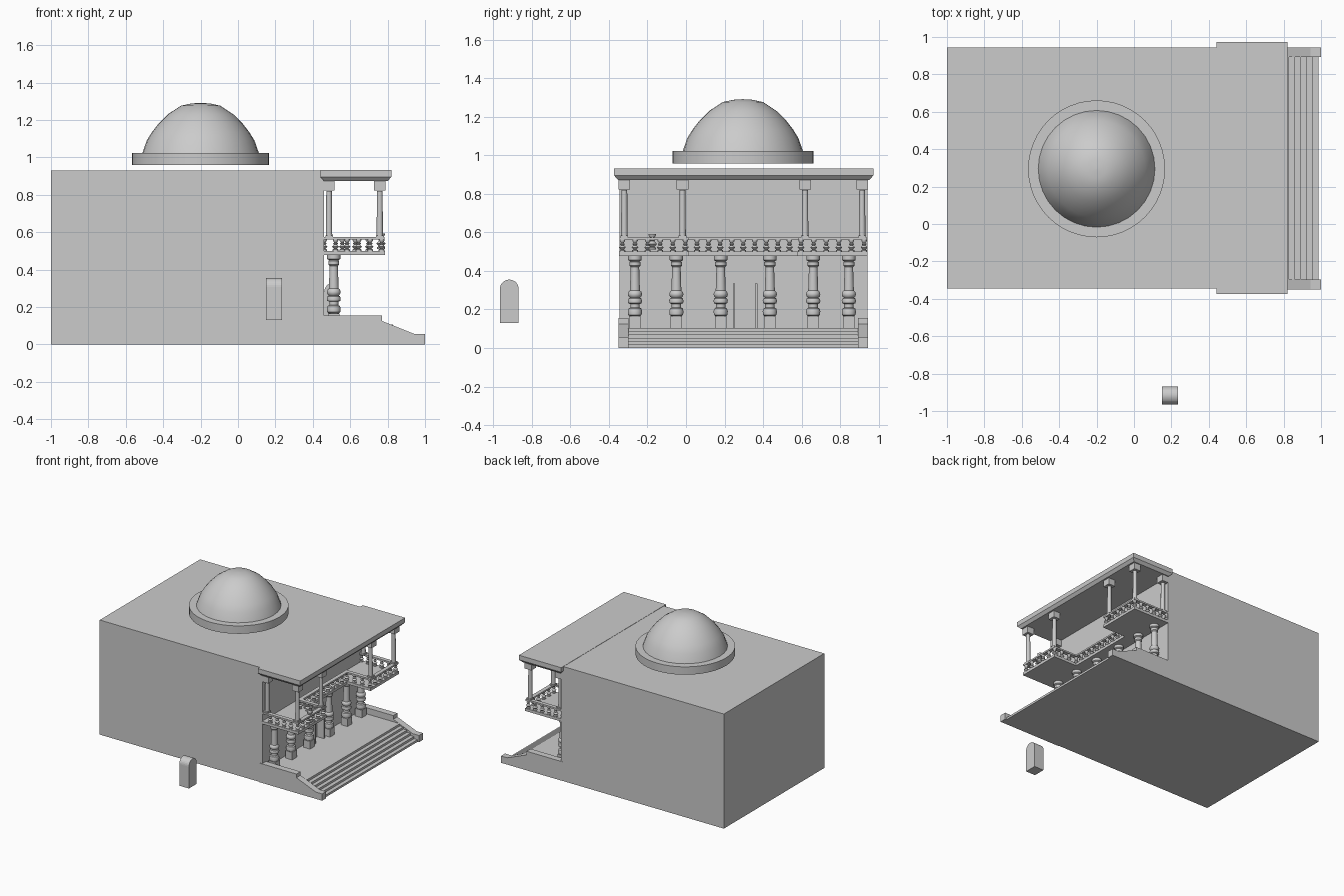
import bpy, bmesh, math

if "Cube" in bpy.data.objects:
    bpy.data.objects.remove(bpy.data.objects["Cube"])

YC = 0.297  # symmetry plane of the porch


def finish(name, bm, smooth=False):
    bmesh.ops.recalc_face_normals(bm, faces=bm.faces)
    me = bpy.data.meshes.new(name)
    bm.to_mesh(me)
    bm.free()
    ob = bpy.data.objects.new(name, me)
    bpy.context.collection.objects.link(ob)
    if smooth:
        bpy.ops.object.select_all(action='DESELECT')
        bpy.context.view_layer.objects.active = ob
        ob.select_set(True)
        bpy.ops.object.shade_smooth_by_angle(angle=math.radians(40))
    return ob


def add_box(bm, x0, x1, y0, y1, z0, z1, inset=0.0):
    """Box whose lower face may be inset, giving a chamfered soffit."""
    i = inset
    lo = [bm.verts.new(p) for p in ((x0 + i, y0 + i, z0), (x1 - i, y0 + i, z0),
                                    (x1 - i, y1 - i, z0), (x0 + i, y1 - i, z0))]
    hi = [bm.verts.new(p) for p in ((x0, y0, z1), (x1, y0, z1), (x1, y1, z1), (x0, y1, z1))]
    bm.faces.new(lo)
    bm.faces.new(hi)
    for k in range(4):
        n = (k + 1) % 4
        bm.faces.new((lo[k], lo[n], hi[n], hi[k]))


def add_prism(bm, pts, axis, a, b):
    """Extrude a profile: (x,z) along y, or (y,z) along x."""
    def place(p, t):
        return (p[0], t, p[1]) if axis == 'y' else (t, p[0], p[1])
    r0 = [bm.verts.new(place(p, a)) for p in pts]
    r1 = [bm.verts.new(place(p, b)) for p in pts]
    bm.faces.new(r0)
    bm.faces.new(r1)
    for k in range(len(pts)):
        n = (k + 1) % len(pts)
        bm.faces.new((r0[k], r0[n], r1[n], r1[k]))


def add_lathe(bm, prof, cx, cy, seg, dz=0.0):
    """Turn an (r, z) profile around a vertical axis, capping both ends."""
    rings = []
    for r, z in prof:
        rings.append([bm.verts.new((cx + r * math.cos(2 * math.pi * k / seg),
                                    cy + r * math.sin(2 * math.pi * k / seg), z + dz))
                      for k in range(seg)])
    for a, b in zip(rings, rings[1:]):
        for k in range(seg):
            n = (k + 1) % seg
            bm.faces.new((a[k], a[n], b[n], b[k]))
    bm.faces.new(rings[0])
    bm.faces.new(rings[-1])


# main building block
bm = bmesh.new()
add_box(bm, -1, 0.46, -0.345, 0.943, 0, 0.93)
finish("main_building", bm)

# porch roof with chamfered soffit
bm = bmesh.new()
add_box(bm, 0.44, 0.82, -0.373, 0.972, 0.895, 0.932)
add_box(bm, 0.44, 0.82, -0.373, 0.972, 0.873, 0.895, 0.02)
finish("porch_roof", bm)

# dome and its floating ring
bm = bmesh.new()
add_lathe(bm, [(0.366, 0.958), (0.366, 1.022)], -0.2, 0.295, 48)
finish("dome_ring", bm, True)
bm = bmesh.new()
add_lathe(bm, [(0.312, 1.022), (0.288, 1.09), (0.26, 1.135), (0.225, 1.18), (0.175, 1.23),
               (0.105, 1.276), (0.05, 1.288), (0.003, 1.291)], -0.2, 0.295, 32)
finish("dome", bm, True)

# platform and steps
bm = bmesh.new()
steps = [(0.44, 0), (0.987, 0)]
for k in range(6):
    x = 0.987 - k * 0.0315
    steps += [(x, 0.0175 * (k + 1)), (x - 0.0315, 0.0175 * (k + 1))]
steps[-1] = (0.44, 0.105)
add_prism(bm, steps, 'y', -0.3, 0.895)
finish("porch_steps", bm)

# side walls of the stairs
bm = bmesh.new()
cheek = [(0.44, 0), (1, 0), (1, 0.055), (0.945, 0.055), (0.77, 0.125), (0.77, 0.155), (0.44, 0.155)]
add_prism(bm, cheek, 'y', -0.35, -0.298)
add_prism(bm, cheek, 'y', 0.892, 0.944)
finish("stair_side_walls", bm)

# lower porch columns
col = [(0.026, 0.165), (0.035, 0.172), (0.037, 0.19), (0.033, 0.205), (0.024, 0.21), (0.024, 0.228),
       (0.035, 0.233), (0.037, 0.245), (0.033, 0.257), (0.026, 0.261), (0.034, 0.268),
       (0.037, 0.28), (0.033, 0.292), (0.026, 0.298), (0.022, 0.42), (0.029, 0.427),
       (0.029, 0.446), (0.024, 0.45), (0.035, 0.456), (0.035, 0.478)]
bm, pm = bmesh.new(), bmesh.new()
for y in (-0.265, -0.05, 0.18, 0.435, 0.66, 0.845):
    add_lathe(bm, col, 0.512, y, 20)
    add_box(pm, 0.482, 0.542, y - 0.03, y + 0.03, 0.105, 0.166)
finish("lower_columns", bm, True)
finish("lower_column_plinths", pm)

# upper columns with capitals
bm, pm = bmesh.new(), bmesh.new()
for x, y in ((0.487, -0.32), (0.487, 0.914), (0.758, -0.32), (0.758, 0.914),
             (0.758, -0.018), (0.758, 0.618)):
    add_lathe(bm, [(0.017, 0.58), (0.015, 0.82)], x, y, 16)
    add_box(pm, x - 0.02, x + 0.02, y - 0.02, y + 0.02, 0.57, 0.583)
    add_box(pm, x - 0.03, x + 0.03, y - 0.03, y + 0.03, 0.822, 0.874)
finish("upper_columns", bm, True)
finish("upper_column_capitals", pm)

# U-shaped balcony floor: outer wings plus a recessed middle
bm = bmesh.new()
slab = [(-0.348, 0.015, 0.785), (0.015, 0.579, 0.575), (0.579, 0.942, 0.785)]
for y0, y1, x1 in slab:
    add_box(bm, 0.455, x1, y0, y1, 0.478, 0.5)
finish("balcony_floor", bm)

# balustrade following the balcony edge
path = [(0.46, -0.33), (0.768, -0.33), (0.768, -0.003), (0.558, -0.003)]
path += [(x, 2 * YC - y) for x, y in reversed(path)]
bal = [(0.016, 0.5), (0.016, 0.507), (0.008, 0.511), (0.019, 0.522), (0.008, 0.533),
       (0.014, 0.54), (0.007, 0.545), (0.015, 0.555), (0.015, 0.561)]
rm, bm = bmesh.new(), bmesh.new()
h = 0.016
for (xa, ya), (xb, yb) in zip(path, path[1:]):
    add_box(rm, min(xa, xb) - h, max(xa, xb) + h, min(ya, yb) - h, max(ya, yb) + h, 0.56, 0.573)
    n = max(1, round(math.hypot(xb - xa, yb - ya) / 0.06))
    for k in range(1, n + 1):
        t = k / n
        add_lathe(bm, bal, xa + (xb - xa) * t, ya + (yb - ya) * t, 10)
finish("balcony_handrail", rm)
# one loose baluster stands above the rail
add_lathe(bm, [(r * 1.35, 0.51 + (z - 0.5) * 1.35) for r, z in bal], 0.765, -0.175, 10)
finish("balusters", bm, True)

# open half-arch door leaves
bm = bmesh.new()
leaf = [(0.46, 0.105), (0.52, 0.105)]
leaf += [(0.52 - 0.06 * math.sin(a), 0.275 + 0.06 * math.cos(a))
         for a in (math.radians(15 * k) for k in range(7))]
add_prism(bm, leaf, 'y', 0.243, 0.255)
add_prism(bm, leaf, 'y', 0.358, 0.37)
finish("door_leaves", bm)

# detached arched block in front of the building
bm = bmesh.new()
arch = [(-0.966, 0.13), (-0.868, 0.13)]
arch += [(-0.917 + 0.049 * math.cos(a), 0.306 + 0.049 * math.sin(a))
         for a in (math.pi * k / 14 for k in range(15))]
add_prism(bm, arch, 'x', 0.15, 0.236)
finish("arched_block", bm)
